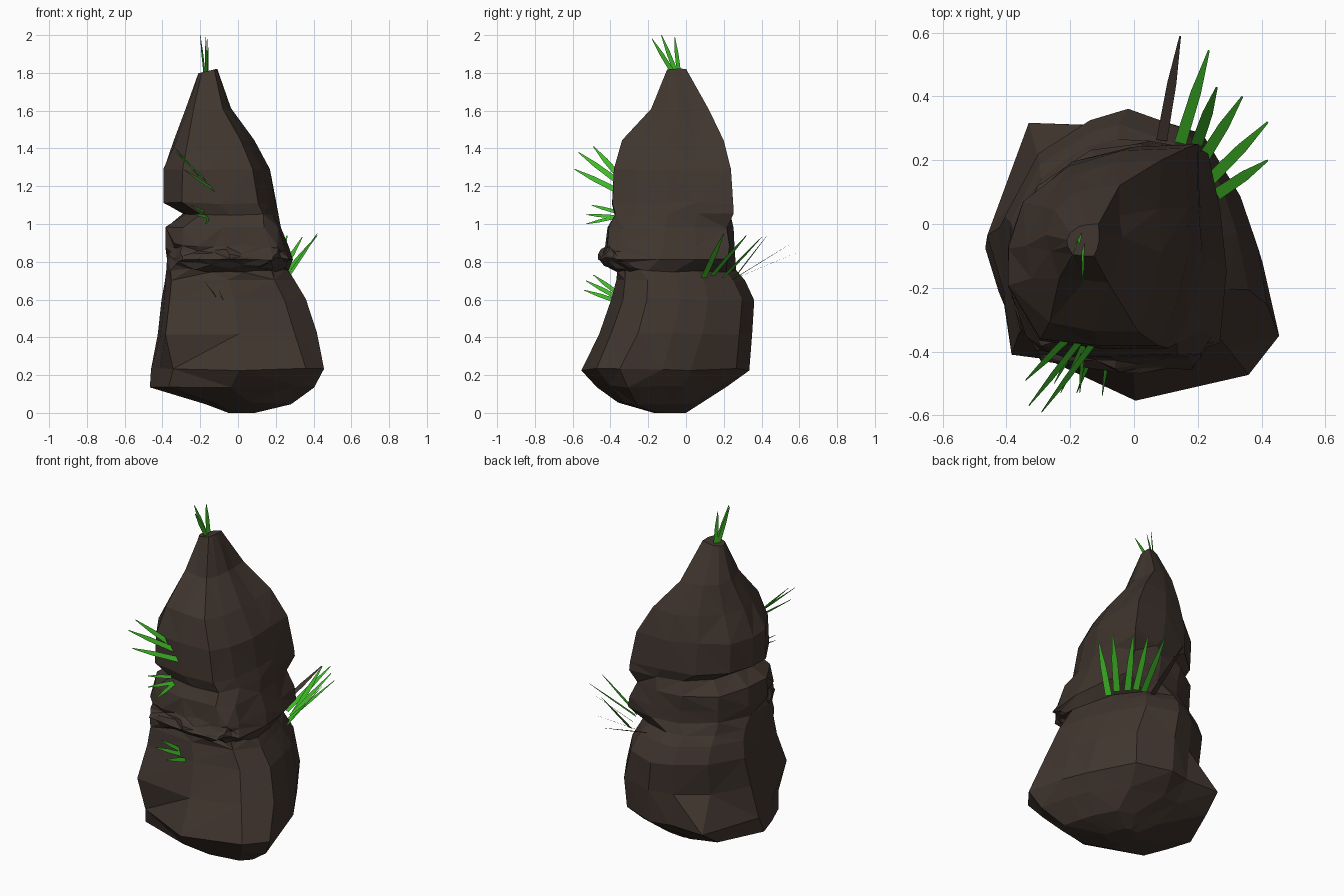
import bpy, bmesh, random
from mathutils import Vector

if "Cube" in bpy.data.objects:
    bpy.data.objects.remove(bpy.data.objects["Cube"])

random.seed(4)


def material(name, color):
    m = bpy.data.materials.new(name)
    m.diffuse_color = (*color, 1)
    m.use_nodes = True
    m.node_tree.nodes["Principled BSDF"].inputs["Base Color"].default_value = m.diffuse_color
    return m


ROCK = material("rock_brown", (0.052, 0.036, 0.028))
GREEN = material("grass_green", (0.05, 0.48, 0.02))


def finish(bm, name, mat, solid=True):
    if solid:
        bmesh.ops.recalc_face_normals(bm, faces=bm.faces)
    me = bpy.data.meshes.new(name)
    bm.to_mesh(me)
    bm.free()
    me.materials.append(mat)
    ob = bpy.data.objects.new(name, me)
    bpy.context.collection.objects.link(ob)
    return ob


# Unit outlines of the rock, counter-clockwise from the front
FOOT = [(0, -1), (.78, -.82), (1, -.55), (.88, -.05), (.77, .3), (.45, .85),
        (0, 1), (-.25, .95), (-.72, .95), (-1, .15), (-.92, -.25), (-.76, -.65)]
BASE = [(0, -1), (.7, -.86), (1, -.5), (.92, -.05), (.79, .35), (.5, .83),
        (0, 1), (-.3, .9), (-.72, .62), (-1, .1), (-.98, -.4), (-.9, -.9)]
MID = [(0, -1), (.7, -.97), (.95, -.75), (1, -.1), (.95, .4), (.83, .9),
       (.3, 1), (-.2, .92), (-.74, .6), (-1, .1), (-1, -.4), (-.72, -.88)]
TOP = [(0, -1), (.68, -1), (.88, -.6), (1, -.1), (1, .4), (.98, 1),
       (.3, .97), (-.3, .82), (-.8, .45), (-1, 0), (-.97, -.4), (-.64, -.92)]

# Rings: height, x range, y range
SECTIONS = [
    (FOOT, [(.0, -.05, .09, -.17, .0), (.05, -.17, .28, -.36, .08),
            (.14, -.465, .40, -.47, .22), (.23, -.455, .46, -.55, .335)]),
    (BASE, [(.42, -.42, .42, -.455, .345), (.60, -.40, .355, -.39, .36),
            (.70, -.39, .295, -.37, .315), (.75, -.385, .27, -.365, .27)]),
    (MID, [(.81, -.38, .285, -.47, .26),
           (.88, -.38, .265, -.43, .26), (.98, -.38, .225, -.42, .255)]),
    (TOP, [(1.05, -.29, .21, -.38, .25),
           (1.11, -.40, .20, -.39, .25), (1.29, -.40, .165, -.385, .24),
           (1.44, -.335, .085, -.335, .205), (1.61, -.27, -.04, -.18, .12),
           (1.81, -.21, -.11, -.10, .0)]),
]

# Rock: stacked rings joined into faceted lumps with deep creases
bm = bmesh.new()
rings = []
for outline, rows in SECTIONS:
    for z, x0, x1, y0, y1 in rows:
        ring = []
        amt = 0 if z in (0, 1.81) else .006
        for u, v in outline:
            p = Vector(((x0 + x1) / 2 + u * (x1 - x0) / 2,
                        (y0 + y1) / 2 + v * (y1 - y0) / 2, z))
            p += Vector([random.uniform(-amt, amt) for _ in range(3)])
            if z == 1.81:
                p.z += u * .012
            ring.append(bm.verts.new(p))
        rings.append(ring)
for a, b in zip(rings, rings[1:]):
    n = len(a)
    for i in range(n):
        bm.faces.new((a[i], a[(i + 1) % n], b[(i + 1) % n], b[i]))
bm.faces.new(rings[0][::-1])
bm.faces.new(rings[-1])

# Rough chips along the front lip of the middle lump
lip = [e for e in bm.edges
       if all(.72 < v.co.z < .93 and v.co.y < -.2 for v in e.verts)]
cut = bmesh.ops.subdivide_edges(bm, edges=lip, cuts=2, use_grid_fill=True)
for v in {g for g in cut["geom_inner"] if isinstance(g, bmesh.types.BMVert)}:
    v.co += Vector([random.uniform(-.015, .015) for _ in range(3)])
bmesh.ops.triangulate(bm, faces=bm.faces)
finish(bm, "rock", ROCK)


def tuft(name, blades, mat=GREEN, width=.016, facing=(.1, .1, 1)):
    """Flat leaf blades, each running from a root to a narrow tip."""
    bm = bmesh.new()
    for x, y, z, tx, ty, tz in blades:
        root, tip = Vector((x, y, z)), Vector((tx, ty, tz))
        d = (tip - root).normalized()
        side = Vector(facing).cross(d).normalized() * width
        root -= d * .02
        mid = root.lerp(tip, .55)
        lo, hi = [[bm.verts.new(p + side * s) for p, s in
                   ((root, k), (mid, k * .85), (tip, k * .15))]
                  for k in (-1, 1)]
        for i in range(2):
            bm.faces.new((hi[i], lo[i], lo[i + 1], hi[i + 1]))
    finish(bm, name, mat, solid=False)


# Grass tufts
SIDEWAYS = (1, -.3, .7)
tuft("peak_grass", [(-.16, -.08, 1.82, -.16, -.18, 1.98),
                    (-.18, -.06, 1.82, -.20, -.13, 2.0),
                    (-.17, -.04, 1.82, -.17, -.06, 1.99)],
     width=.013, facing=(1, -.6, .3))
tuft("upper_front_grass", [(-.21, -.36, 1.26, -.34, -.49, 1.41),
                           (-.18, -.38, 1.24, -.33, -.57, 1.38),
                           (-.14, -.39, 1.19, -.29, -.59, 1.29)],
     facing=SIDEWAYS)
tuft("middle_front_grass", [(-.19, -.39, 1.07, -.25, -.50, 1.10),
                            (-.17, -.40, 1.04, -.23, -.53, 1.05),
                            (-.16, -.40, 1.03, -.17, -.53, 1.0)],
     width=.011, facing=SIDEWAYS)
tuft("lower_front_grass", [(-.13, -.37, .64, -.17, -.49, .73),
                           (-.12, -.38, .62, -.18, -.53, .70),
                           (-.08, -.39, .60, -.10, -.54, .65)],
     width=.013, facing=SIDEWAYS)
tuft("side_grass", [(.27, .10, .73, .42, .20, .95),
                    (.25, .15, .74, .42, .32, .94),
                    (.22, .21, .73, .34, .40, .93),
                    (.20, .26, .72, .26, .43, .94),
                    (.15, .27, .72, .235, .545, .89)], width=.019)
tuft("dry_blade", [(.09, .28, .72, .145, .59, .85)], ROCK, .017)
